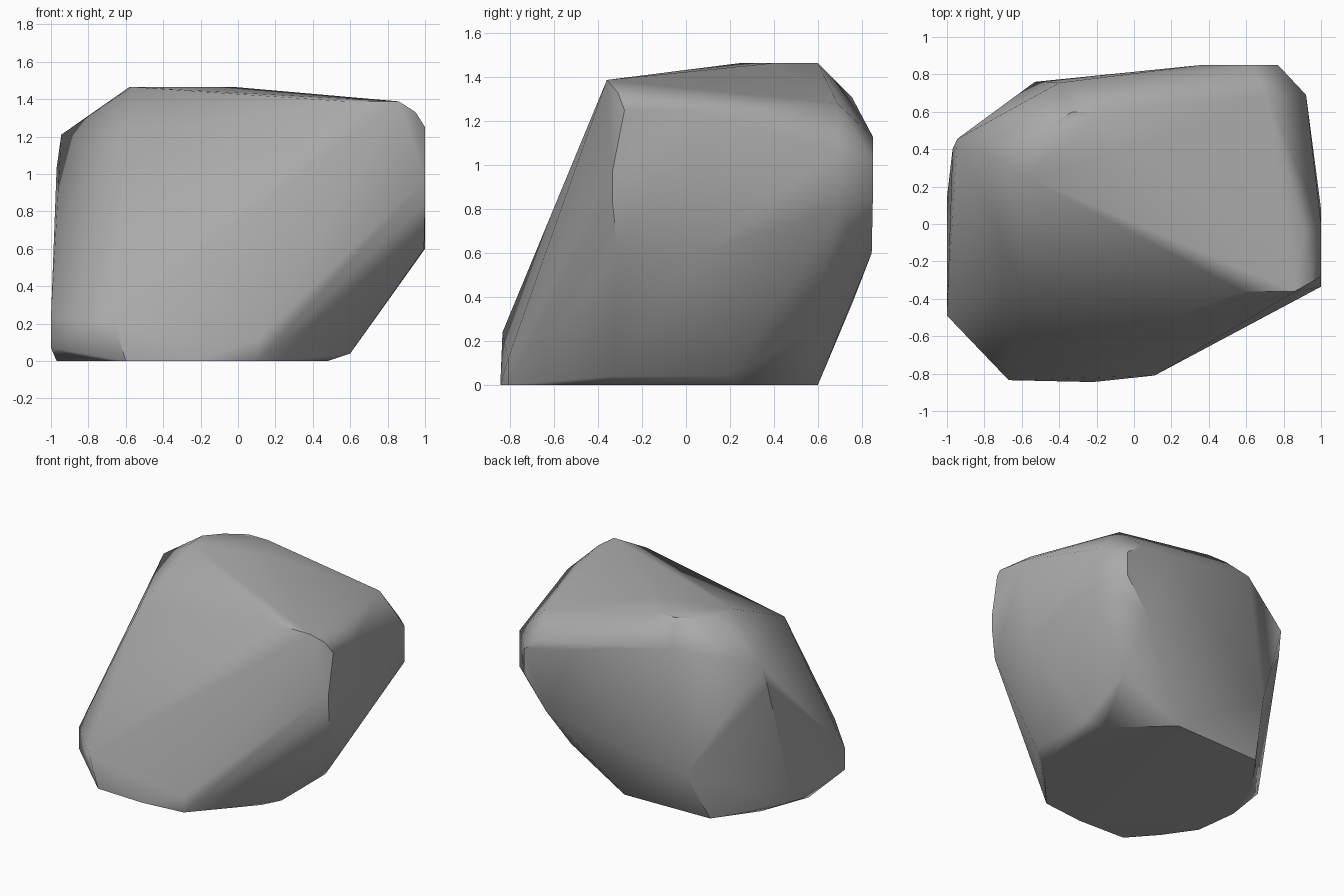
import bpy
import bmesh
import math

# Remove the default object only
default_cube = bpy.data.objects.get("Cube")
if default_cube:
    bpy.data.objects.remove(default_cube, do_unlink=True)


def make_material(name, colour):
    """Create one flat matte material."""
    material = bpy.data.materials.new(name)
    material.use_nodes = True
    material.diffuse_color = colour
    shader = material.node_tree.nodes["Principled BSDF"]
    shader.inputs["Base Color"].default_value = colour
    shader.inputs["Roughness"].default_value = 1
    return material


def level(height, outline):
    """Lift a flat outline to one height."""
    return [(x, y, height) for x, y in outline]


def upright(x, y, *heights):
    """Stack corners along one vertical edge."""
    return [(x, y, z) for z in heights]


def build_hull(name, corners, material):
    """Wrap the corners in a tight convex stone."""
    bm = bmesh.new()
    for corner in corners:
        bm.verts.new(corner)
    result = bmesh.ops.convex_hull(bm, input=bm.verts)
    unused = {v for v in result["geom_interior"] + result["geom_unused"]
              if isinstance(v, bmesh.types.BMVert) and not v.link_faces}
    bmesh.ops.delete(bm, geom=list(unused), context="VERTS")
    # Merge the nearly coplanar triangles into broad facets
    bmesh.ops.dissolve_limit(bm, angle_limit=math.radians(2),
                             verts=bm.verts, edges=bm.edges)
    bmesh.ops.recalc_face_normals(bm, faces=bm.faces)
    mesh = bpy.data.meshes.new(name)
    bm.to_mesh(mesh)
    bm.free()
    mesh.materials.append(material)
    stone = bpy.data.objects.new(name, mesh)
    bpy.context.collection.objects.link(stone)
    return stone


# Flat underside, counter-clockwise from the front
base = level(0, [(-.6, -.83), (-.22, -.845), (.11, -.81), (.48, -.4),
                 (.48, .25), (.1, .6), (-.61, .58), (-.83, .28),
                 (-.97, -.09), (-.93, -.41), (-.77, -.64)])

# Chamfered foot just above the ground
foot = (level(.04, [(.6, -.33), (.6, .2)])
        + level(.07, [(-1, .14)])
        + upright(-1, -.49, .07, .23)
        + upright(-.67, -.835, .24)
        + upright(.11, -.81, .12))

# Left flank and its rounded front corner
left_flank = (level(.6, [(.995, -.31), (1, .08)])
              + upright(1, -.335, .84, .97)
              + level(1.25, [(1, -.28), (1, 0)])
              + upright(.92, .69, .79, 1.07))

# Back wall
back = (upright(.57, .57, .25)
        + upright(.59, .845, .6)
        + upright(.77, .85, .84, 1.03)
        + level(1.13, [(.63, .85), (.36, .85)])
        + upright(-.53, .76, .38)
        + upright(-.4, .755, 1.31))

# Right flank
right_flank = upright(-.97, .4, 1.03) + upright(-.945, .455, 1.21)

# Crown and the sloping shoulders around it
crown = (level(1.465, [(-.58, .4), (-.48, .51), (-.33, .6), (-.17, .6),
                       (-.57, .25), (-.02, .4)])
         + level(1.388, [(.58, -.36), (.86, -.36)])
         + level(1.33, [(.95, -.31), (.91, -.04)])
         + upright(-.6, -.33, 1.19)
         + upright(.71, .69, 1.28))

stone_grey = make_material("stone grey", (.4, .4, .4, 1))
boulder = build_hull("boulder", base + foot + left_flank + back
                     + right_flank + crown, stone_grey)

# Soft shallow edges, crisp steep ones, flat broad facets
bpy.ops.object.select_all(action="DESELECT")
boulder.select_set(True)
bpy.context.view_layer.objects.active = boulder
bpy.ops.object.shade_smooth_by_angle(angle=math.radians(40))
weighting = boulder.modifiers.new("facet_weighting", "WEIGHTED_NORMAL")
weighting.keep_sharp = True
